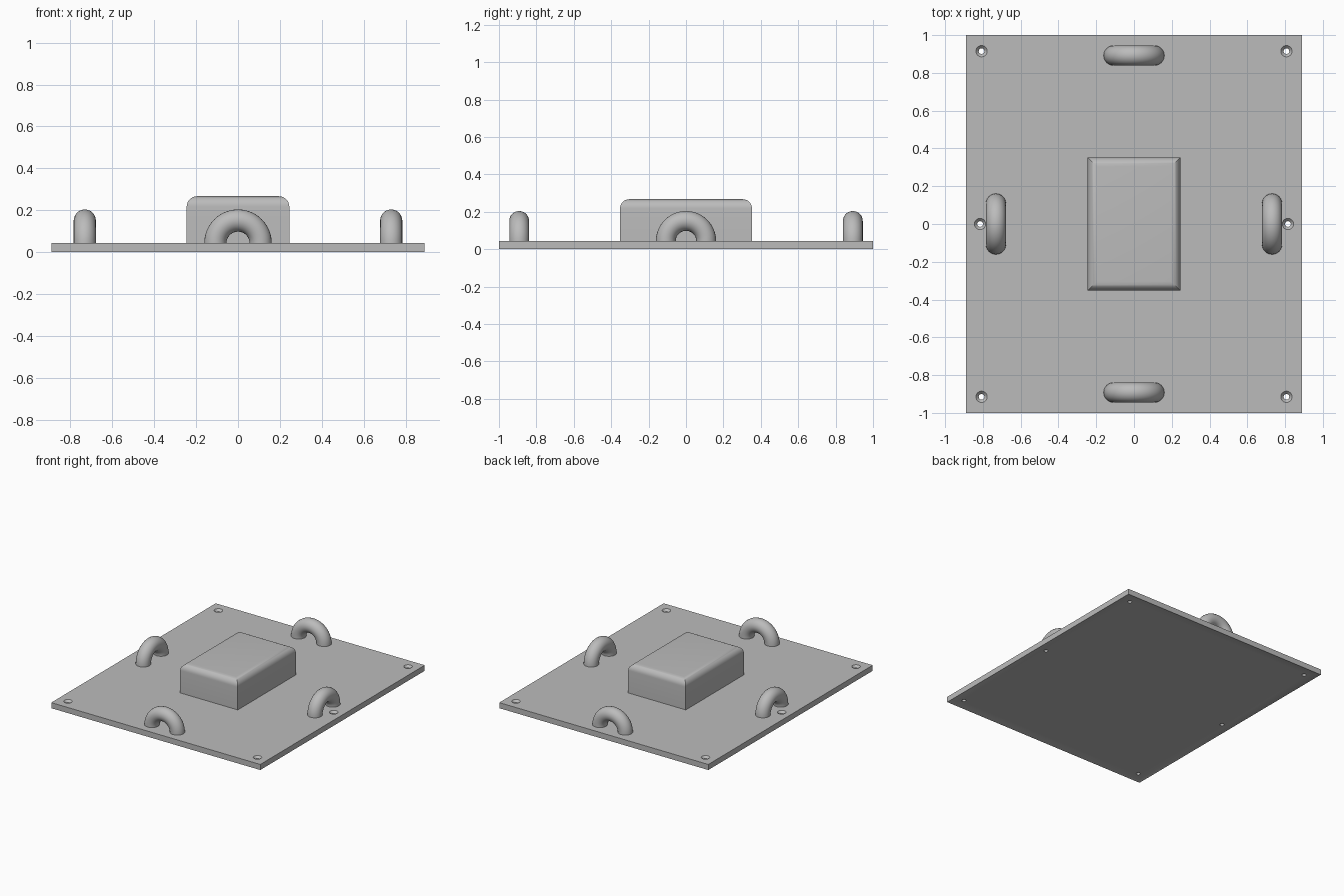
import bpy, bmesh, math
from mathutils import Matrix

cube = bpy.data.objects.get("Cube")
if cube:
    bpy.data.objects.remove(cube, do_unlink=True)

HALF_X, HALF_Y, THICK = 0.89, 1.0, 0.043

grey = bpy.data.materials.new("plain grey")
grey.use_nodes = True
grey.diffuse_color = (0.5, 0.5, 0.5, 1)
grey.node_tree.nodes["Principled BSDF"].inputs["Base Color"].default_value = (0.5, 0.5, 0.5, 1)


def add_object(name, bm):
    mesh = bpy.data.meshes.new(name)
    bmesh.ops.recalc_face_normals(bm, faces=bm.faces)
    bm.to_mesh(mesh)
    bm.free()
    mesh.materials.append(grey)
    obj = bpy.data.objects.new(name, mesh)
    bpy.context.collection.objects.link(obj)
    return obj


def smooth(obj, angle):
    bpy.ops.object.select_all(action="DESELECT")
    obj.select_set(True)
    bpy.context.view_layer.objects.active = obj
    bpy.ops.object.shade_smooth_by_angle(angle=math.radians(angle))


def box(half_x, half_y, low, high):
    bm = bmesh.new()
    place = Matrix.Translation((0, 0, (low + high) / 2)) @ Matrix.Diagonal(
        (2 * half_x, 2 * half_y, high - low, 1))
    bmesh.ops.create_cube(bm, size=1, matrix=place)
    return bm


def lathe(bm, profile, x, y, steps=32):
    """Closed solid of revolution about a vertical axis at x, y."""
    rings = []
    for r, z in profile:
        rings.append([bm.verts.new((x + r * math.cos(math.tau * i / steps),
                                    y + r * math.sin(math.tau * i / steps), z))
                      for i in range(steps)])
    for a, b in zip(rings, rings[1:]):
        for i in range(steps):
            j = (i + 1) % steps
            bm.faces.new((a[i], a[j], b[j], b[i]))
    bm.faces.new(rings[0][::-1])
    bm.faces.new(rings[-1])


# Base plate with a shallow recess inside a thin rim underneath
bm = box(HALF_X, HALF_Y, 0, THICK)
bottom = min(bm.faces, key=lambda f: f.calc_center_median().z)
bmesh.ops.inset_region(bm, faces=[bottom], thickness=0.02, depth=0)
bmesh.ops.translate(bm, verts=list(bottom.verts), vec=(0, 0, 0.005))
plate = add_object("base_plate", bm)

# Countersunk screw holes: four corners and two side centres
bm = bmesh.new()
for side in (-1, 1):
    for x, y in ((0.807, -0.915), (0.815, 0), (0.807, 0.915)):
        lathe(bm, ((0.015, -0.05), (0.015, THICK - 0.016),
                   (0.03, THICK), (0.03, THICK + 0.02)), side * x, y)
cutter = add_object("screw_hole_cutter", bm)
cutter.hide_render = True
cut = plate.modifiers.new("screw holes", "BOOLEAN")
cut.operation = "DIFFERENCE"
cut.solver = "EXACT"
cut.object = cutter
bpy.context.view_layer.objects.active = plate
bpy.ops.object.modifier_apply(modifier=cut.name)
bpy.data.objects.remove(cutter, do_unlink=True)
smooth(plate, 30)

# Central block with rounded top edges
bm = box(0.245, 0.353, THICK, 0.267)
top_edges = [e for e in bm.edges if all(v.co.z > 0.2 for v in e.verts)]
bmesh.ops.bevel(bm, geom=top_edges, offset=0.05, offset_type="OFFSET",
                segments=8, profile=0.5, affect="EDGES")
smooth(add_object("central_block", bm), 25)


# Half-ring handles standing on the plate
def handle(name, x, y, turn, major=0.108, minor=0.053, arc=32, sides=24):
    bm = bmesh.new()
    rings = []
    for i in range(arc + 1):
        a = math.pi * i / arc
        ring = []
        for j in range(sides):
            b = math.tau * j / sides
            r = major + minor * math.cos(b)
            ring.append(bm.verts.new((r * math.cos(a), minor * math.sin(b), r * math.sin(a))))
        rings.append(ring)
    for p, q in zip(rings, rings[1:]):
        for j in range(sides):
            k = (j + 1) % sides
            bm.faces.new((p[j], p[k], q[k], q[j]))
    bm.faces.new(rings[0][::-1])
    bm.faces.new(rings[-1])
    obj = add_object(name, bm)
    obj.location = (x, y, THICK)
    obj.rotation_euler.z = turn
    smooth(obj, 40)


handle("front_handle", 0, -0.892, 0)
handle("back_handle", 0, 0.892, 0)
handle("left_handle", 0.731, 0, math.pi / 2)
handle("right_handle", -0.731, 0, math.pi / 2)
